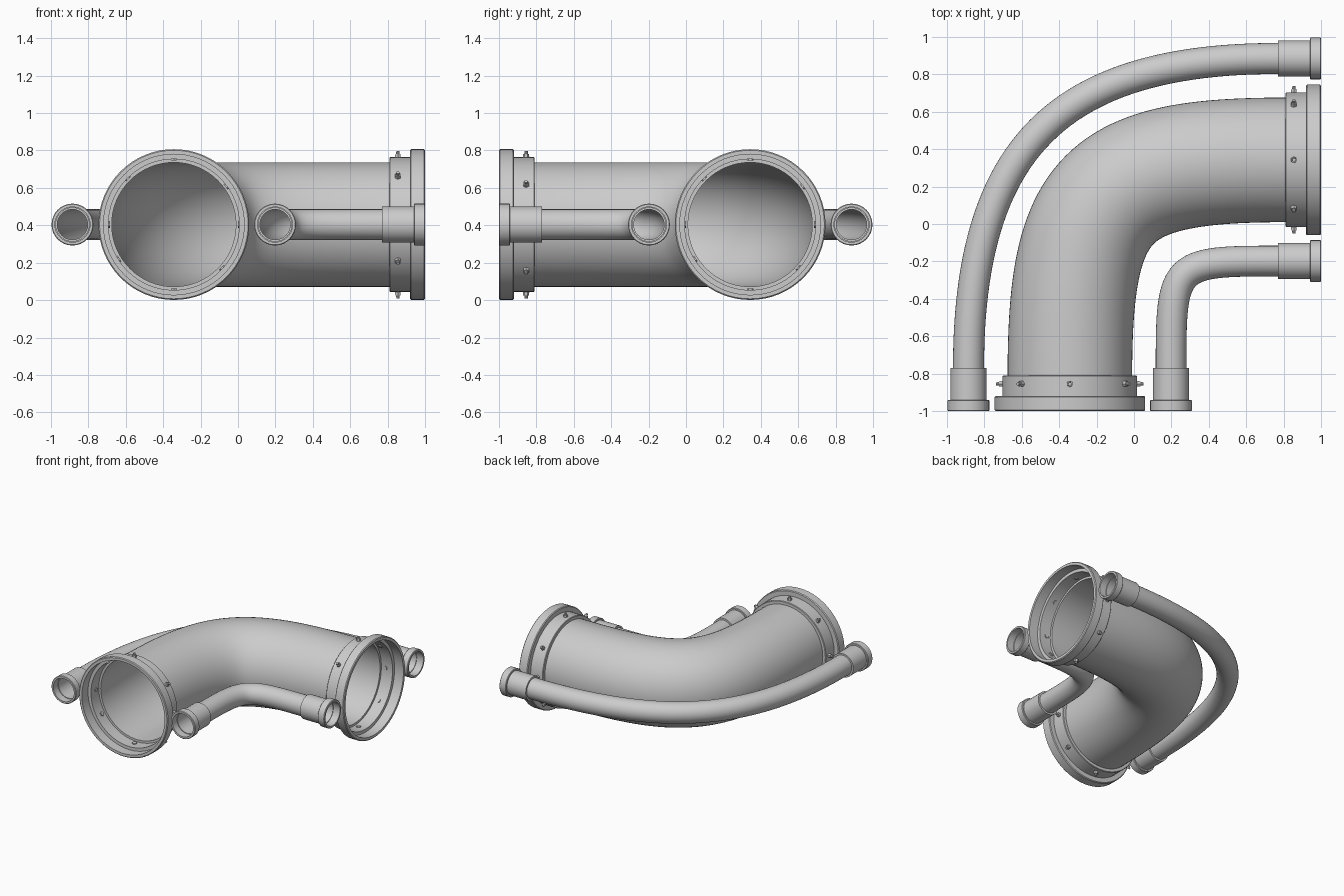
import bpy, bmesh, math
from mathutils import Vector

if "Cube" in bpy.data.objects:
    bpy.data.objects.remove(bpy.data.objects["Cube"])

Z = 0.404  # height of all pipe axes


def loft(name, rings, sides, closed=False):
    """Skin circular rings given as (centre, direction, radius)."""
    bm = bmesh.new()
    loops = []
    for c, d, r in rings:
        side = Vector((-d.y, d.x, 0)).normalized()
        loops.append([bm.verts.new(c + side * (r * math.cos(a)) + Vector((0, 0, r * math.sin(a))))
                      for a in (2 * math.pi * i / sides for i in range(sides))])
    pairs = list(zip(loops, loops[1:]))
    if closed:
        pairs.append((loops[-1], loops[0]))
    for a, b in pairs:
        for i in range(sides):
            j = (i + 1) % sides
            bm.faces.new((a[i], a[j], b[j], b[i]))
    bmesh.ops.recalc_face_normals(bm, faces=bm.faces)
    return finish(name, bm)


def finish(name, bm):
    me = bpy.data.meshes.new(name)
    bm.to_mesh(me)
    bm.free()
    ob = bpy.data.objects.new(name, me)
    bpy.context.collection.objects.link(ob)
    bpy.ops.object.select_all(action='DESELECT')
    ob.select_set(True)
    bpy.context.view_layer.objects.active = ob
    bpy.ops.object.shade_smooth_by_angle(angle=math.radians(35))
    return ob


def bent_pipe(name, axis, start, handle, radius, sides, steps=48):
    """Quarter bend along a Bezier from the front opening to the right opening."""
    p0, p1 = Vector((axis, -1 + start, Z)), Vector((axis, -1 + start + handle, Z))
    p3, p2 = Vector((1 - start, -axis, Z)), Vector((1 - start - handle, -axis, Z))
    rings = []
    for i in range(steps + 1):
        t = i / steps
        s = 1 - t
        pos = p0 * s**3 + p1 * (3 * s * s * t) + p2 * (3 * s * t * t) + p3 * t**3
        tan = (p1 - p0) * (s * s) + (p2 - p1) * (2 * s * t) + (p3 - p2) * (t * t)
        rings.append((pos, tan.normalized(), radius))
    loft(name, rings, sides)


def ends(axis):
    """Label, centre and inward direction of a pipe's two openings."""
    return (("front", Vector((axis, -1, Z)), Vector((0, 1, 0))),
            ("right", Vector((1, -axis, Z)), Vector((-1, 0, 0))))


def collars(name, axis, profile, sides):
    for label, c, d in ends(axis):
        loft(f"{name}_{label}", [(c + d * depth, d, r) for depth, r in profile], sides, True)


# Collar cross-sections as (depth from opening, radius)
big_collar = [(0, .376), (0, .397), (.006, .403), (.074, .403), (.08, .397), (.08, .36),
              (.186, .36), (.19, .356), (.19, .332), (.182, .332), (.182, .35), (.08, .35), (.08, .376)]
small_collar = [(0, .094), (0, .108), (.004, .112), (.056, .112), (.06, .108), (.06, .097),
                (.23, .097), (.23, .081), (.222, .081), (.222, .089), (.06, .089), (.06, .094)]

# Main elbow
bent_pipe("main_pipe", -.343, .185, .975, .333, 64)
collars("main_collar", -.343, big_collar, 64)

# Outer and inner slim pipes
bent_pipe("outer_pipe", -.885, .225, 1.18, .083, 32)
bent_pipe("inner_pipe", .198, .225, .57, .082, 32)
collars("outer_pipe_collar", -.885, small_collar, 32)
collars("inner_pipe_collar", .198, small_collar, 32)

# Radial bolts through the main collars
for label, c, d in ends(-.343):
    bm = bmesh.new()
    side = Vector((1, 0, 0)) if label == "front" else Vector((0, 1, 0))
    for deg in (0, 36, 90, 135, 180, 212, 270, 318):
        a = math.radians(deg)
        out = side * math.cos(a) + Vector((0, 0, math.sin(a)))
        rot = out.to_track_quat('Z', 'Y').to_matrix().to_4x4()
        for lo, hi, rad, n in ((.342, .378, .018, 6), (.376, .394, .010, 10)):
            m = rot.copy()
            m.translation = c + d * .145 + out * ((lo + hi) / 2)
            bmesh.ops.create_cone(bm, cap_ends=True, segments=n, radius1=rad,
                                  radius2=rad * .9, depth=hi - lo, matrix=m)
    finish(f"collar_bolts_{label}", bm)
